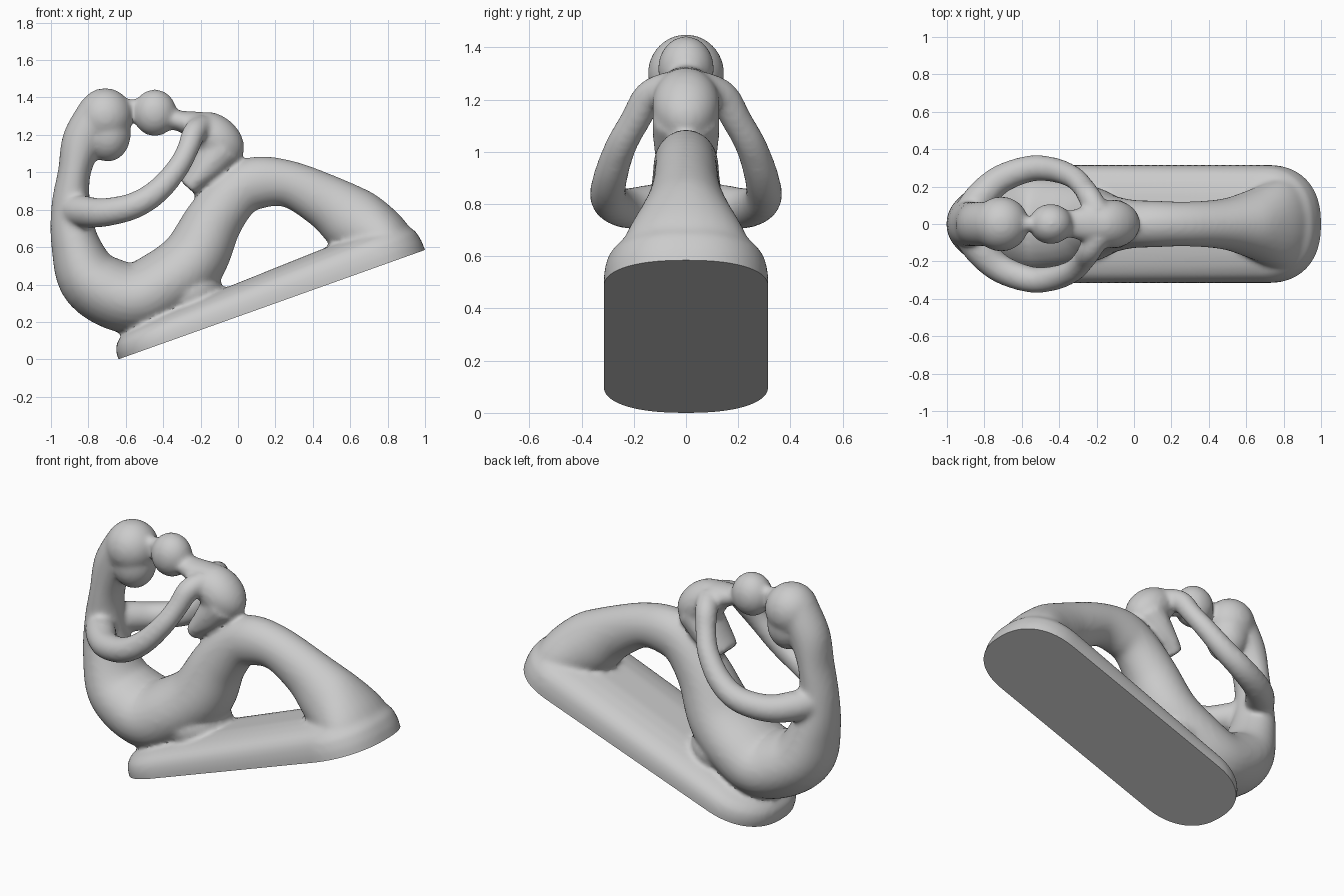
import bpy, bmesh, math
from mathutils import Vector, Matrix

if "Cube" in bpy.data.objects:
    bpy.data.objects.remove(bpy.data.objects["Cube"])

bm = bmesh.new()
SLOPE = math.atan2(0.585, 1.64)          # tilt of the flat underside


def spline(keys, steps=6):
    """Catmull-Rom interpolation of section keys."""
    k = [keys[0]] + list(keys) + [keys[-1]]
    out = []
    for i in range(1, len(k) - 2):
        for s in range(steps):
            t = s / steps
            out.append([0.5 * (2 * b + (c - a) * t + (2 * a - 5 * b + 4 * c - d) * t * t
                               + (3 * b - a - 3 * c + d) * t ** 3)
                        for a, b, c, d in zip(*k[i - 1:i + 3])])
    return out + [list(keys[-1])]


def loft(rings):
    """Skin a list of equal-length point rings and cap both ends."""
    vr = [[bm.verts.new(p) for p in r] for r in rings]
    n = len(vr[0])
    for a, b in zip(vr, vr[1:]):
        for i in range(n):
            bm.faces.new((a[i], a[(i + 1) % n], b[(i + 1) % n], b[i]))
    bm.faces.new(vr[0][::-1])
    bm.faces.new(vr[-1])


def limb(keys, n=28):
    """Tube through (x, y, z, in-plane radius, sideways radius) keys."""
    pts = spline(keys)
    rings = []
    for i, (x, y, z, ra, rb) in enumerate(pts):
        t = Vector(pts[min(i + 1, len(pts) - 1)][:3]) - Vector(pts[max(i - 1, 0)][:3])
        t.normalize()
        u = t.cross(Vector((0, 1, 0))).normalized()
        v = u.cross(t)
        rings.append([Vector((x, y, z)) + u * ra * math.cos(a) + v * rb * math.sin(a)
                      for a in (2 * math.pi * j / n for j in range(n))])
    loft(rings)


def ball(c, r, tilt=0):
    m = Matrix.Translation(c) @ Matrix.Rotation(tilt, 4, 'Y') @ Matrix.Diagonal((*r, 1))
    bmesh.ops.create_uvsphere(bm, u_segments=32, v_segments=20, radius=1, matrix=m)


def flat(keys):
    return [(x, 0, z, a, b) for x, z, a, b in keys]


# Tilted base slab: rounded outline stacked in shrinking layers
def outline(h, inset, n=96):
    half, wide, end = 0.87 - inset, 0.315 - inset, 0.30 - inset * 0.6
    ring = []
    for j in range(n):
        a = 2 * math.pi * j / n
        c, s = math.cos(a), math.sin(a)
        u = math.copysign(half - end, c) + end * math.copysign(abs(c) ** 0.9, c)
        w = wide * math.copysign(abs(s) ** 0.85, s)
        hh = h * (1 + 0.22 * u) if h > 0 else h
        ring.append(Vector((0.18 + u * math.cos(SLOPE) - hh * math.sin(SLOPE), w,
                            0.2925 + u * math.sin(SLOPE) + hh * math.cos(SLOPE))))
    return ring


loft([outline(h, i) for h, i in ((-0.08, 0), (0.04, 0), (0.09, 0.012), (0.125, 0.04),
                                 (0.148, 0.085), (0.165, 0.15), (0.175, 0.22))])

# Large figure: neck, back, hips, thigh, knee, shin and foot in one sweep
limb(flat([(-0.74, 1.33, .11, .12), (-0.83, 1.17, .11, .12), (-0.875, 1.0, .088, .12),
           (-0.893, .82, .105, .125), (-0.87, .62, .13, .165), (-0.78, .42, .175, .22),
           (-0.57, .325, .19, .25), (-0.39, .40, .19, .24), (-0.24, .53, .18, .205),
           (-0.13, .74, .155, .155), (-0.01, .89, .14, .13), (0.11, .945, .14, .125),
           (0.28, .935, .125, .12), (0.475, .84, .148, .135), (0.62, .74, .18, .18),
           (0.76, .645, .165, .24), (0.845, .565, .135, .245), (0.875, .48, .115, .235)]))
ball((-0.26, 0, 0.35), (0.18, 0.20, 0.13), -SLOPE)      # seat blend into the base
ball((-0.71, 0, 1.30), (0.148, 0.147, 0.15))            # large head
ball((-0.695, 0, 1.205), (0.122, 0.125, 0.148))         # chin

# Small figure: head, torso, legs
ball((-0.445, 0, 1.318), (0.117, 0.108, 0.125))
limb(flat([(-0.58, 1.36, .035, .035), (-0.5, 1.34, .04, .04)]))   # touching foreheads
limb(flat([(-0.40, 1.285, .05, .06), (-0.30, 1.272, .058, .085), (-0.20, 1.235, .09, .11),
           (-0.12, 1.17, .115, .125)]))
ball((-0.117, 0, 1.18), (0.17, 0.13, 0.12), math.radians(41))
limb(flat([(-0.08, 1.13, .115, .13), (-0.16, 1.03, .095, .125), (-0.225, .96, .07, .115),
           (-0.265, .915, .06, .10)]))

# Arms forming a loop between both figures, mirrored in y
for s in (1, -1):
    limb([(x, s * y, z, r, r) for x, y, z, r in (
        (-0.90, .03, .80, .08), (-0.83, .13, .79, .085), (-0.72, .235, .785, .077),
        (-0.56, .295, .82, .071), (-0.43, .29, .90, .066), (-0.325, .25, 1.02, .06),
        (-0.27, .195, 1.12, .058), (-0.235, .14, 1.21, .063), (-0.19, .06, 1.245, .065))])

# Fuse all parts into one smooth body
bmesh.ops.recalc_face_normals(bm, faces=bm.faces)
raw = bpy.data.meshes.new("embracing_figures")
bm.to_mesh(raw)
bm.free()
body = bpy.data.objects.new("embracing_figures", raw)
bpy.context.collection.objects.link(body)
rem = body.modifiers.new("fuse", 'REMESH')
rem.mode, rem.voxel_size = 'VOXEL', 0.014
smo = body.modifiers.new("soften", 'SMOOTH')
smo.factor, smo.iterations = 0.5, 10
dg = bpy.context.evaluated_depsgraph_get()
fused = bpy.data.meshes.new_from_object(body.evaluated_get(dg))
body.modifiers.clear()

# Slice the underside flat along the tilted plane
bm = bmesh.new()
bm.from_mesh(fused)
cut = bmesh.ops.bisect_plane(bm, geom=bm.verts[:] + bm.edges[:] + bm.faces[:],
                             plane_co=(0.18, 0, 0.2925),
                             plane_no=(math.sin(SLOPE), 0, -math.cos(SLOPE)),
                             clear_outer=True)
edges = [e for e in cut['geom_cut'] if isinstance(e, bmesh.types.BMEdge)]
bmesh.ops.triangle_fill(bm, edges=edges, use_beauty=True)
bmesh.ops.recalc_face_normals(bm, faces=bm.faces)
bm.to_mesh(fused)
bm.free()
body.data = fused
bpy.data.meshes.remove(raw)
fused.name = "embracing_figures"

bpy.context.view_layer.objects.active = body
body.select_set(True)
bpy.ops.object.shade_smooth_by_angle(angle=math.radians(40))
